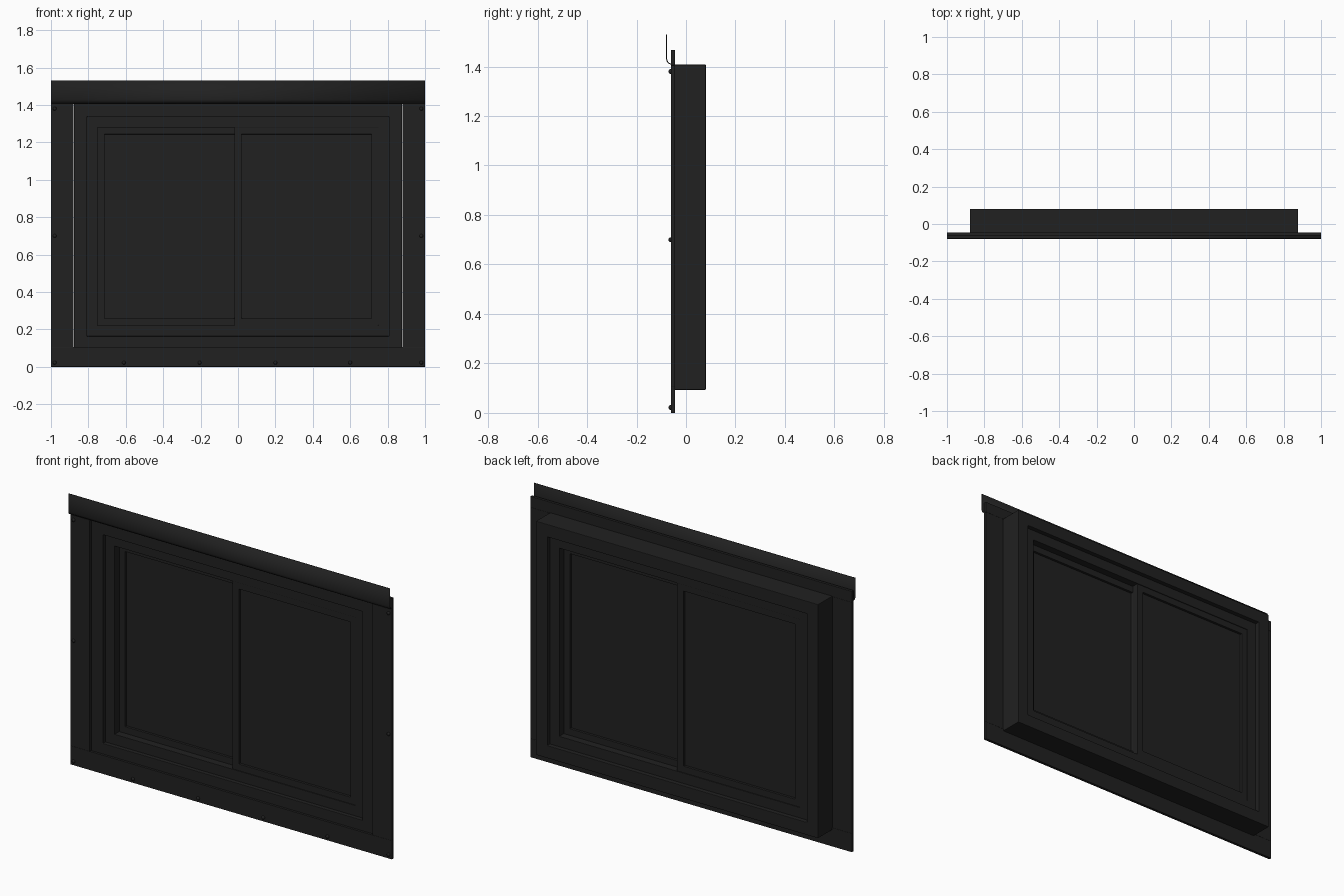
import bpy, bmesh, math
from mathutils import Vector

if "Cube" in bpy.data.objects:
    bpy.data.objects.remove(bpy.data.objects["Cube"])

mat = bpy.data.materials.new("dark_finish")
mat.diffuse_color = (0.015, 0.015, 0.015, 1)
mat.use_nodes = True
mat.node_tree.nodes["Principled BSDF"].inputs["Base Color"].default_value = mat.diffuse_color


def finish(name, bm, bevel=0.0):
    bmesh.ops.recalc_face_normals(bm, faces=bm.faces)
    me = bpy.data.meshes.new(name)
    bm.to_mesh(me)
    bm.free()
    me.materials.append(mat)
    ob = bpy.data.objects.new(name, me)
    bpy.context.collection.objects.link(ob)
    if bevel:
        m = ob.modifiers.new("bevel", 'BEVEL')
        m.width, m.segments, m.limit_method = bevel, 2, 'ANGLE'
    return ob


def box(name, x0, x1, y0, y1, z0, z1, bevel=0.0):
    bm = bmesh.new()
    bmesh.ops.create_cube(bm, size=1)
    for v in bm.verts:
        v.co = Vector(((x0 + x1) / 2 + v.co.x * (x1 - x0),
                       (y0 + y1) / 2 + v.co.y * (y1 - y0),
                       (z0 + z1) / 2 + v.co.z * (z1 - z0)))
    return finish(name, bm, bevel)


def ring(name, x0, x1, z0, z1, w, y0, y1, bevel=0.0):
    """Mitred rectangular frame, w = width of each member."""
    bm = bmesh.new()
    loops = []
    for inset, y in ((0, y0), (w, y0), (w, y1), (0, y1)):
        a, b, c, d = x0 + inset, x1 - inset, z0 + inset, z1 - inset
        loops.append([bm.verts.new((x, y, z))
                      for x, z in ((a, c), (b, c), (b, d), (a, d))])
    for i in range(4):
        p, q = loops[i], loops[(i + 1) % 4]
        for j in range(4):
            k = (j + 1) % 4
            bm.faces.new((p[j], p[k], q[k], q[j]))
    return finish(name, bm, bevel)


# Flat casing boards around the opening
F, B = -0.061, -0.045
box("bottom_casing", -1, 1, F, B, 0, 0.105, 0.001)
box("top_casing", -1, 1, F, B, 1.405, 1.467, 0.001)
for side, s in (("left", -1), ("right", 1)):
    box(side + "_casing", min(s, s * 0.88), max(s, s * 0.88), F, B, 0.105, 1.405, 0.001)

# Main frame and the stepped inner frame
ring("outer_frame", -0.878, 0.878, 0.093, 1.408, 0.071, -0.048, 0.08, 0.003)
ring("inner_frame", -0.81, 0.81, 0.162, 1.34, 0.06, -0.025, 0.055, 0.0015)

# Two sliding sashes on separate tracks, each with a pane
for name, x0, x1, y0, y1 in (("right", -0.02, 0.753, -0.021, 0.014),
                             ("left", -0.753, 0.02, 0.016, 0.051)):
    ring(name + "_sash", x0, x1, 0.219, 1.283, 0.04, y0, y1, 0.0015)
    ym = (y0 + y1) / 2
    box(name + "_pane", x0 + 0.035, x1 - 0.035, ym - 0.004, ym + 0.004, 0.254, 1.248)

# Head flashing: thin bent sheet with a rounded foot
prof = [(-0.078, 1.53), (-0.078, 1.43)]
prof += [(-0.058 - 0.02 * math.cos(t), 1.43 - 0.02 * math.sin(t))
         for t in (math.radians(15 * i) for i in range(1, 7))]
prof.append((-0.05, 1.41))
bm = bmesh.new()
rows = [[bm.verts.new((x, y, z)) for x in (-1, 1)] for y, z in prof]
for p, q in zip(rows, rows[1:]):
    bm.faces.new((p[0], p[1], q[1], q[0]))
flash = finish("head_flashing", bm)
sol = flash.modifiers.new("thickness", 'SOLIDIFY')
sol.thickness, sol.offset = 0.004, 0

# Domed screw heads along the bottom and up both sides
spots = [(x, 0.022) for x in (-0.98, -0.61, -0.205, 0.2, 0.6, 0.98)]
spots += [(s * 0.98, z) for s in (-1, 1) for z in (0.70, 1.38)]
bm = bmesh.new()
for x, z in spots:
    r = bmesh.ops.create_uvsphere(bm, u_segments=12, v_segments=8, radius=0.01)
    for v in r["verts"]:
        v.co = Vector((x + v.co.x, -0.061 + v.co.y, z + v.co.z))
screws = finish("screw_heads", bm)

for ob in (flash, screws):
    bpy.ops.object.select_all(action='DESELECT')
    ob.select_set(True)
    bpy.context.view_layer.objects.active = ob
    bpy.ops.object.shade_smooth_by_angle(angle=math.radians(40))
